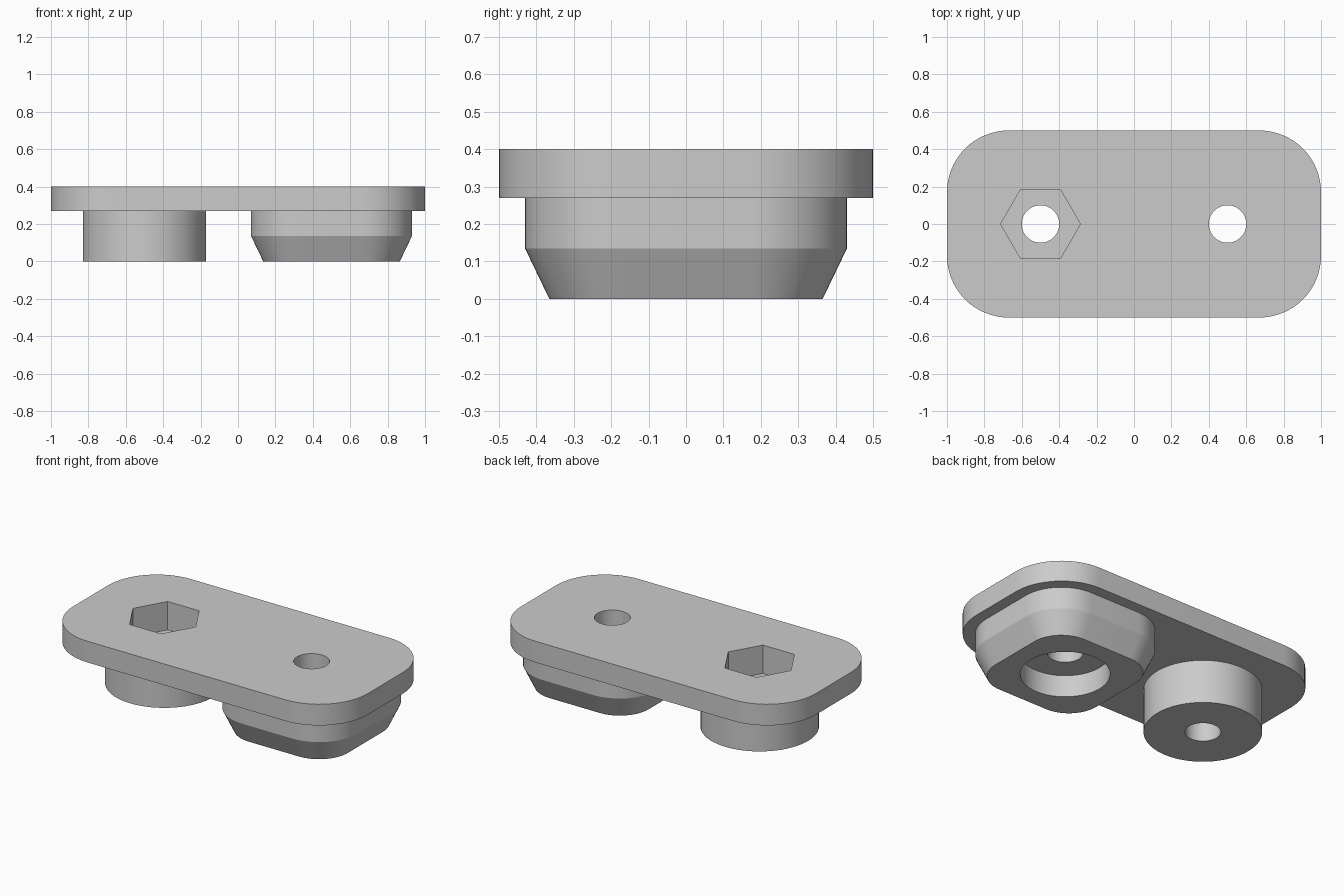
import bpy
import bmesh
from math import cos, sin, pi, radians

if "Cube" in bpy.data.objects:
    bpy.data.objects.remove(bpy.data.objects["Cube"], do_unlink=True)

grey = bpy.data.materials.new("light grey")
grey.use_nodes = True
colour = (0.6, 0.6, 0.6, 1)
grey.diffuse_color = colour
grey.node_tree.nodes["Principled BSDF"].inputs["Base Color"].default_value = colour

BOSS_X, FOOT_X = -0.5, 0.5
HOLE_R = 0.1


def rounded_rect(cx, hx, hy, r, steps=16):
    """Outline of a rounded rectangle centred on (cx, 0)."""
    pts = []
    for q, (sx, sy) in enumerate([(1, 1), (-1, 1), (-1, -1), (1, -1)]):
        for i in range(steps + 1):
            a = (q + i / steps) * pi / 2
            pts.append((cx + sx * (hx - r) + r * cos(a), sy * (hy - r) + r * sin(a)))
    return pts


def polygon(cx, r, sides=64):
    return [(cx + r * cos(2 * pi * i / sides), r * sin(2 * pi * i / sides))
            for i in range(sides)]


def loft(name, sections):
    """Closed solid through matching outlines given as (outline, z)."""
    bm = bmesh.new()
    rings = [[bm.verts.new((x, y, z)) for x, y in pts] for pts, z in sections]
    bm.faces.new(rings[0][::-1])
    bm.faces.new(rings[-1])
    for low, high in zip(rings, rings[1:]):
        for i in range(len(low)):
            j = (i + 1) % len(low)
            bm.faces.new((low[i], low[j], high[j], high[i]))
    bmesh.ops.recalc_face_normals(bm, faces=bm.faces)
    mesh = bpy.data.meshes.new(name)
    bm.to_mesh(mesh)
    bm.free()
    mesh.materials.append(grey)
    obj = bpy.data.objects.new(name, mesh)
    bpy.context.collection.objects.link(obj)
    return obj


def combine(target, tool, operation):
    """Apply a boolean and discard the tool."""
    mod = target.modifiers.new("boolean", "BOOLEAN")
    mod.operation, mod.solver, mod.object = operation, "EXACT", tool
    bpy.context.view_layer.objects.active = target
    bpy.ops.object.modifier_apply(modifier=mod.name)
    bpy.data.objects.remove(tool, do_unlink=True)


# Top plate with rounded ends
plate = loft("mounting_plate", [(rounded_rect(0, 1, 0.5, 0.33), z) for z in (0.27, 0.4)])

# Round boss and chamfered square foot, sunk slightly into the plate
boss = loft("round_boss", [(polygon(BOSS_X, 0.33), z) for z in (0, 0.3)])
upper = rounded_rect(FOOT_X, 0.43, 0.43, 0.26)
lower = rounded_rect(FOOT_X, 0.365, 0.365, 0.195)
foot = loft("square_foot", [(lower, 0), (upper, 0.135), (upper, 0.3)])
for part in (boss, foot):
    combine(plate, part, "UNION")

# Hexagonal nut recess from above, round recess under the foot
combine(plate, loft("nut_recess", [(polygon(BOSS_X, 0.213, 6), z) for z in (0.226, 0.5)]),
        "DIFFERENCE")
combine(plate, loft("foot_recess", [(polygon(FOOT_X, 0.25), z) for z in (-0.1, 0.135)]),
        "DIFFERENCE")

# Bolt holes right through
for x in (BOSS_X, FOOT_X):
    combine(plate, loft("bolt_hole", [(polygon(x, HOLE_R, 48), z) for z in (-0.2, 0.6)]),
            "DIFFERENCE")

plate.select_set(True)
bpy.context.view_layer.objects.active = plate
bpy.ops.object.shade_smooth_by_angle(angle=radians(20))
